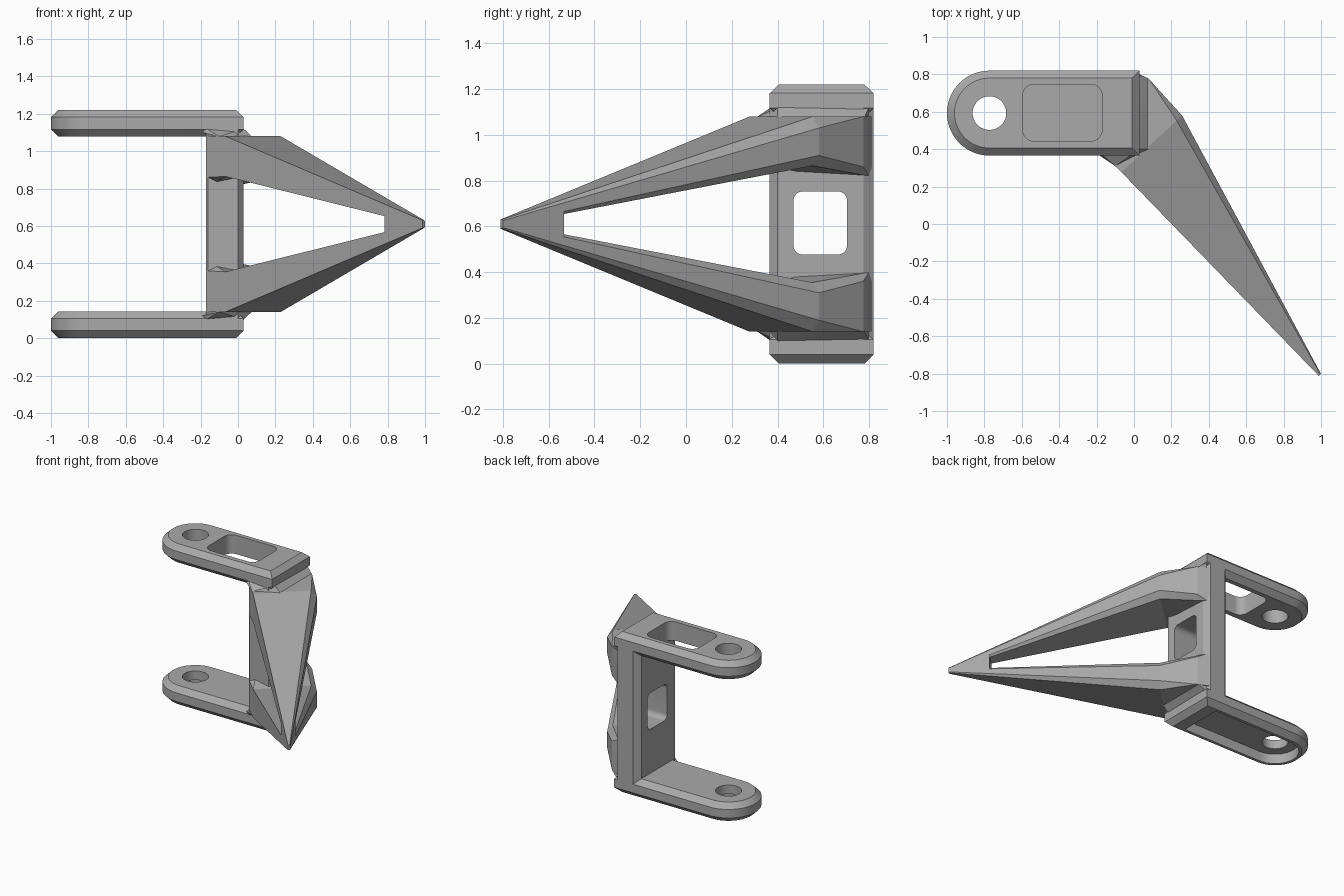
import bpy, bmesh, math
from mathutils import Vector

if "Cube" in bpy.data.objects:
    bpy.data.objects.remove(bpy.data.objects["Cube"])

grey = bpy.data.materials.new("plain_grey")
grey.use_nodes = True
COLOR = (0.4, 0.4, 0.4, 1)
grey.diffuse_color = COLOR
grey.node_tree.nodes["Principled BSDF"].inputs["Base Color"].default_value = COLOR

TOP = 1.22          # overall height, also used for the mirror
R = 0.227           # half width of the arms
CX, CY = -0.773, 0.593


def finish(bm, name):
    bmesh.ops.recalc_face_normals(bm, faces=bm.faces)
    mesh = bpy.data.meshes.new(name)
    bm.to_mesh(mesh)
    bm.free()
    ob = bpy.data.objects.new(name, mesh)
    bpy.context.collection.objects.link(ob)
    mesh.materials.append(grey)
    return ob


def loft(name, rings):
    """Skin a stack of equal-length rings and cap both ends."""
    bm = bmesh.new()
    vs = [[bm.verts.new(p) for p in ring] for ring in rings]
    n = len(vs[0])
    for a, b in zip(vs, vs[1:]):
        for i in range(n):
            j = (i + 1) % n
            bm.faces.new((a[i], a[j], b[j], b[i]))
    bm.faces.new(vs[0][::-1])
    bm.faces.new(vs[-1])
    return finish(bm, name)


def hull(name, points, flip=False):
    bm = bmesh.new()
    for x, y, z in points:
        bm.verts.new((x, y, TOP - z if flip else z))
    out = bmesh.ops.convex_hull(bm, input=bm.verts)
    loose = [v for v in bm.verts if not v.link_faces]
    bmesh.ops.delete(bm, geom=loose, context='VERTS')
    bmesh.ops.dissolve_limit(bm, angle_limit=0.01, verts=bm.verts, edges=bm.edges)
    return finish(bm, name)


def stadium(r, x_end, z):
    """Arm outline: round at -x, square at x_end."""
    arc = [math.radians(90 + 180 * i / 28) for i in range(29)]
    ring = [(CX + r * math.cos(a), CY + r * math.sin(a), z) for a in arc]
    return ring + [(x_end, CY - r, z), (x_end, CY + r, z)]


def rounded(cu, cv, hu, hv, r):
    """Rounded rectangle as (u, v) pairs; a circle when r fills it."""
    pts = []
    for k, (su, sv) in enumerate(((1, 1), (-1, 1), (-1, -1), (1, -1))):
        for i in range(9):
            a = math.radians(90 * k + 90 * i / 8)
            pts.append((cu + su * (hu - r) + r * math.cos(a),
                        cv + sv * (hv - r) + r * math.sin(a)))
    return pts


def cut(ob, cutter):
    cutter.hide_render = True
    mod = ob.modifiers.new("cut", 'BOOLEAN')
    mod.operation = 'DIFFERENCE'
    mod.solver = 'EXACT'
    mod.object = cutter
    bpy.context.view_layer.objects.active = ob
    bpy.ops.object.modifier_apply(modifier=mod.name)
    bpy.data.objects.remove(cutter)


def vertical_cutter(pts, z0, z1):
    return loft("cutter", [[(u, v, z) for u, v in pts] for z in (z0, z1)])


# Two bevelled arms with pin holes
def arm(name, z0):
    levels = ((0.04, 0), (0, 0.04), (0, 0.105), (0.04, 0.143))
    ob = loft(name, [stadium(R - i, 0.03 - i, z0 + z) for i, z in levels])
    circle = [(CX + 0.09 * math.cos(a), CY + 0.09 * math.sin(a))
              for a in (math.tau * i / 36 for i in range(36))]
    cut(ob, vertical_cutter(circle, z0 - 0.1, z0 + 0.3))
    return ob


upper = arm("upper_arm", TOP - 0.143)
lower = arm("lower_arm", 0)

# Window through the upper arm, recess under the lower one
cut(upper, vertical_cutter(rounded(-0.383, 0.595, 0.212, 0.152, 0.06), 1, 1.4))
cut(lower, loft("cutter", [stadium(0.165, -0.1, z) for z in (-0.1, 0.075)]))

# Upright web with chamfered corners and a rounded window
plan = ((-0.16, 0.366), (0, 0.366), (0.03, 0.4), (0.03, 0.775),
        (0, 0.82), (-0.13, 0.82), (-0.17, 0.78), (-0.17, 0.376))
web = loft("upright_web", [[(x, y, z) for x, y in plan] for z in (0.09, TOP - 0.09)])
opening = rounded(0.587, 0.615, 0.117, 0.138, 0.04)
cut(web, loft("cutter", [[(x, u, v) for u, v in opening] for x in (-0.4, 0.3)]))


# Spike frame: t runs along the spike, s across it
def at(t, s, z):
    return (0.68 * t + 0.73 * s, -0.73 * t + 0.68 * s, z)


root = [(s, z) for s, z in ((0.14, 0.865), (0.14, 1.08), (0.545, 1.08),
                            (0.585, 1.03), (0.585, 0.91), (0.545, 0.865))]
point = ((0.17, 0.602), (0.17, 0.63), (0.182, 0.63),
         (0.186, 0.625), (0.186, 0.607), (0.182, 0.602))
T0, T1, T_SLOT = -0.25, 1.27, 0.975


def section(t):
    f = (t - T0) / (T1 - T0)
    return [at(t, a[0] + f * (b[0] - a[0]), a[1] + f * (b[1] - a[1]))
            for a, b in zip(root, point)]


for side, flip in (("upper", False), ("lower", True)):
    # Tapering prong
    hull(side + "_prong", section(T0) + section(T1), flip)
    # Shoulder joining the prong to the web
    heel = [(x, y, z) for x, y in ((-0.165, 0.37), (0, 0.815), (0.08, 0.775))
            for z in (0.86, 1.08)]
    heel += [(-0.14, 0.42, 0.82), (0.01, 0.8, 0.82)]
    hull(side + "_shoulder", section(T0) + heel, flip)
    # Small sloped gusset against the arm
    hull(side + "_gusset", [
        (0.075, 0.4, 1.078), (0.075, 0.78, 1.078), (-0.1, 0.31, 1.078),
        (-0.19, 0.37, 1.1), (-0.17, 0.37, 1.12), (0.03, 0.4, 1.12),
        (0.02, 0.8, 1.12), (0, 0.8, 1.078)], flip)

# Solid tip closing the slot between the prongs
tip = section(T_SLOT)[1:4] + section(T1)[1:4] + [at(T_SLOT, 0.165, 0.65)]
hull("spike_tip", tip + [(x, y, TOP - z) for x, y, z in tip])

# Smooth the rounded walls, keep bevels crisp
for ob in bpy.context.collection.objects:
    ob.select_set(ob.type == 'MESH')
bpy.context.view_layer.objects.active = web
bpy.ops.object.shade_smooth_by_angle(angle=math.radians(20))
